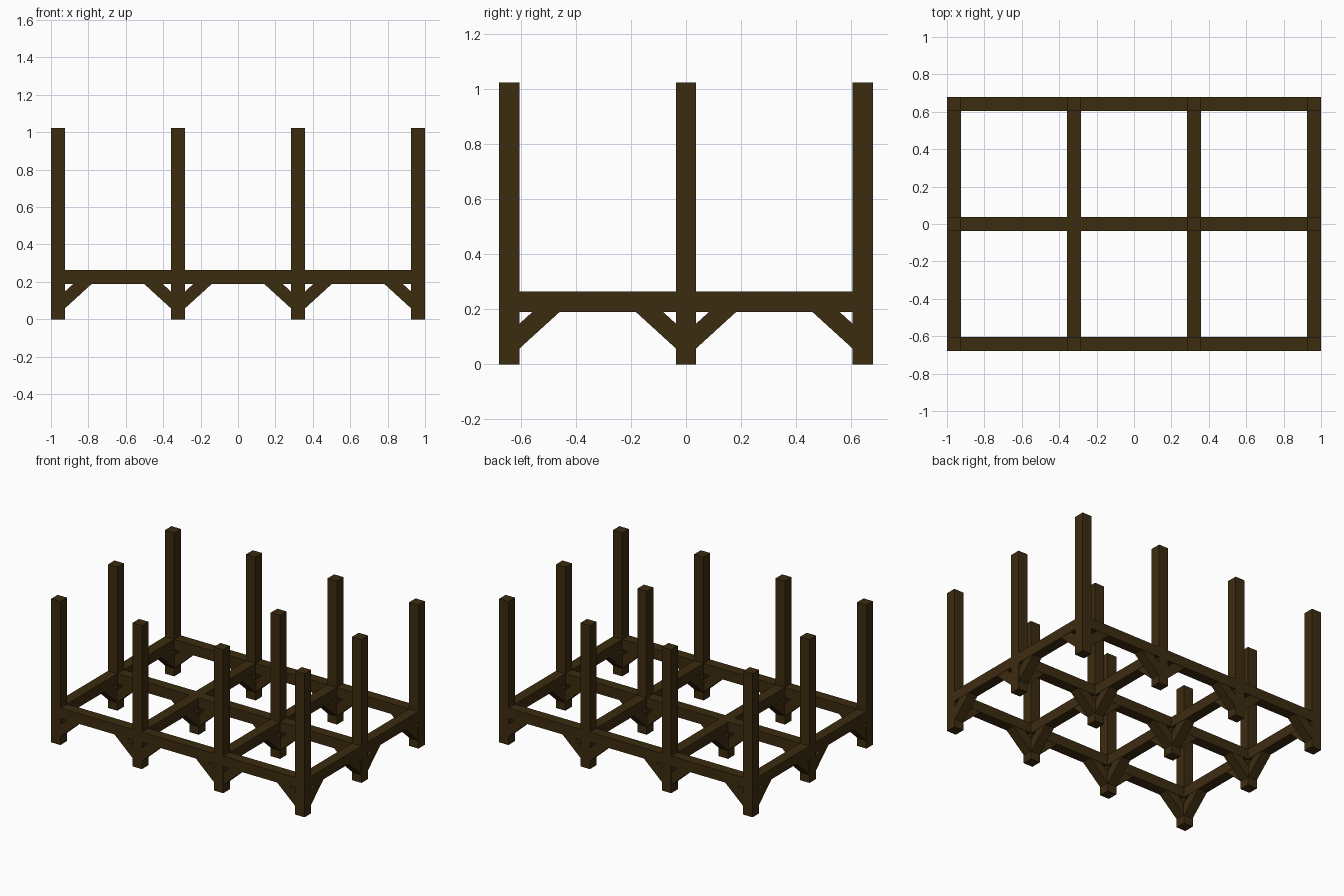
import bpy
import bmesh
from mathutils import Vector

cube = bpy.data.objects.get("Cube")
if cube:
    bpy.data.objects.remove(cube, do_unlink=True)

# Dark timber material
wood = bpy.data.materials.new("dark_brown_wood")
wood.use_nodes = True
COLOUR = (0.046, 0.025, 0.005, 1)
wood.diffuse_color = COLOUR
wood.node_tree.nodes["Principled BSDF"].inputs["Base Color"].default_value = COLOUR

HALF = 0.037                      # half width of every timber
BEAM_LOW, BEAM_TOP, POST_TOP = 0.19, 0.264, 1.023
XS = (-1 + HALF, -0.321, 0.321, 1 - HALF)
YS = (-0.641, 0, 0.641)


def prism(name, profile, depth):
    """Extrude a closed profile of 3D points along a depth vector."""
    bm = bmesh.new()
    face = bm.faces.new([bm.verts.new(p) for p in profile])
    moved = bmesh.ops.extrude_face_region(bm, geom=[face])["geom"]
    verts = [v for v in moved if isinstance(v, bmesh.types.BMVert)]
    bmesh.ops.translate(bm, verts=verts, vec=depth)
    bmesh.ops.recalc_face_normals(bm, faces=bm.faces)
    mesh = bpy.data.meshes.new(name)
    bm.to_mesh(mesh)
    bm.free()
    mesh.materials.append(wood)
    obj = bpy.data.objects.new(name, mesh)
    bpy.context.collection.objects.link(obj)


def box(name, low, high):
    (x0, y0, z0), (x1, y1, z1) = low, high
    prism(name, [(x0, y0, z0), (x1, y0, z0), (x1, y1, z0), (x0, y1, z0)],
          Vector((0, 0, z1 - z0)))


def brace(x, y, direction):
    """Diagonal strut from the side of a post to the underside of a beam."""
    out = Vector(direction)
    side = Vector((-out.y, out.x, 0))
    half = HALF - 0.002
    outline = [(HALF, 0.058), (HALF + 0.145, BEAM_LOW),
               (HALF + 0.046, BEAM_LOW), (HALF, 0.148)]
    base = Vector((x, y, 0)) - side * half
    prism("brace", [base + out * d + Vector((0, 0, z)) for d, z in outline],
          side * 2 * half)


# Posts, with one interior post cut off level with the beams
for i, x in enumerate(XS):
    for j, y in enumerate(YS):
        short = i == 1 and j == 1
        box("short_post" if short else "post", (x - HALF, y - HALF, 0),
            (x + HALF, y + HALF, BEAM_TOP if short else POST_TOP))
        # Braces towards every neighbouring post
        if i > 0:
            brace(x, y, (-1, 0, 0))
        if i < len(XS) - 1:
            brace(x, y, (1, 0, 0))
        if j > 0:
            brace(x, y, (0, -1, 0))
        if j < len(YS) - 1:
            brace(x, y, (0, 1, 0))

# Long beams between posts
for y in YS:
    for a, b in zip(XS, XS[1:]):
        box("long_beam", (a + HALF, y - HALF, BEAM_LOW), (b - HALF, y + HALF, BEAM_TOP))

# Cross beams between posts
for x in XS:
    for a, b in zip(YS, YS[1:]):
        box("cross_beam", (x - HALF, a + HALF, BEAM_LOW), (x + HALF, b - HALF, BEAM_TOP))
